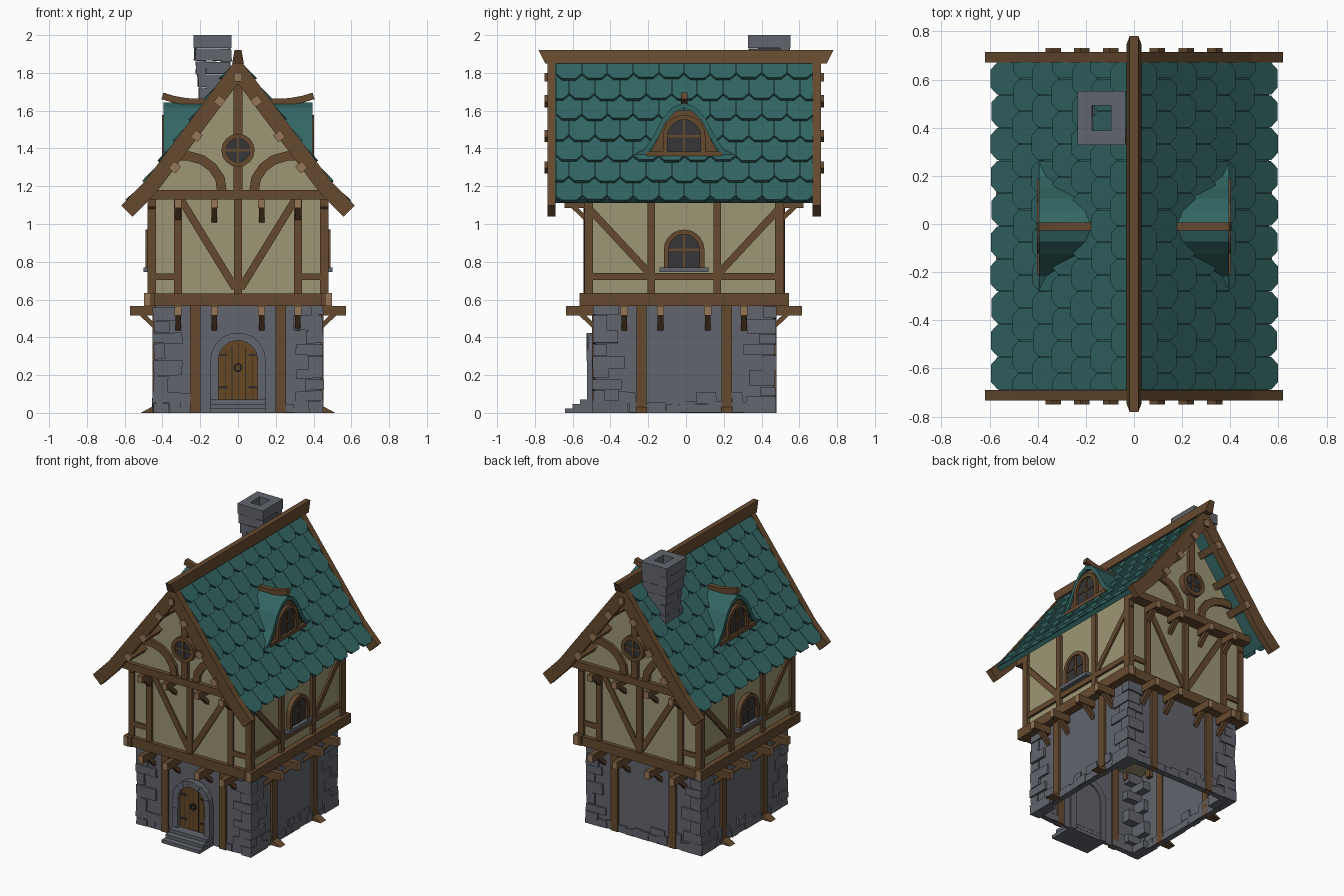
import bpy, bmesh, math, random
from math import sin, cos, pi
from mathutils import Vector, Matrix

if "Cube" in bpy.data.objects:
    bpy.data.objects.remove(bpy.data.objects["Cube"])

random.seed(4)
rnd = random.uniform


def srgb(r, g, b):
    return tuple(((c / 255 + 0.055) / 1.055) ** 2.4 for c in (r, g, b)) + (1,)


COLORS = {"stone": srgb(98, 101, 110), "timber": srgb(102, 74, 47), "end grain": srgb(150, 118, 86),
          "plaster": srgb(157, 150, 116), "teal tile": srgb(50, 102, 99), "dark glass": srgb(54, 54, 56),
          "door wood": srgb(102, 71, 36), "dark iron": srgb(48, 44, 42)}
MATS = {}
for key, col in COLORS.items():
    MATS[key] = bpy.data.materials.new(key)
    MATS[key].diffuse_color = col
PARTS = {}          # part name -> (bmesh, material name)


def solid(part, mat, low, high):
    """Closed solid between two matching outlines."""
    bm = PARTS.setdefault(part, (bmesh.new(), mat))[0]
    a, b = [bm.verts.new(p) for p in low], [bm.verts.new(p) for p in high]
    bm.faces.new(a[::-1])
    bm.faces.new(b)
    for i in range(len(a)):
        j = (i + 1) % len(a)
        bm.faces.new((a[i], a[j], b[j], b[i]))


def prism(part, mat, M, pts, d0, d1):
    """Outline (along wall, up) extruded outward from d0 to d1."""
    solid(part, mat, [M @ Vector((u, -d0, v)) for u, v in pts], [M @ Vector((u, -d1, v)) for u, v in pts])


def rect(part, mat, M, u0, u1, v0, v1, d0, d1, jit=0.0):
    pts = [(u0, v0), (u1, v0), (u1, v1), (u0, v1)]
    prism(part, mat, M, [(u + rnd(-jit, jit), max(0, v + rnd(-jit, jit))) for u, v in pts], d0, d1 + rnd(-jit, jit))


def strip(part, mat, M, path, w, d0, d1, closed=False, jit=0.0):
    """Mitred bar of width w along a path in the wall plane."""
    P = [Vector(p) for p in path]
    n, L, R = len(P), [], []
    for i, p in enumerate(P):
        prev = P[i - 1] if i or closed else None
        nxt = P[(i + 1) % n] if i < n - 1 or closed else None
        t1 = (p - prev).normalized() if prev is not None else (nxt - p).normalized()
        t2 = (nxt - p).normalized() if nxt is not None else t1
        t = (t1 + t2).normalized()
        off = Vector((-t.y, t.x)) * (w / 2 / max(0.4, t.dot(t1)))
        L.append(p + off)
        R.append(p - off)
    for i in range(n if closed else n - 1):
        j = (i + 1) % n
        prism(part, mat, M, [L[i], R[i], R[j], L[j]], d0, d1 + rnd(-jit, jit))


def arch(hw, v0, vs, n=10, jamb=1):
    left = [(-hw, v0 + (vs - v0) * i / jamb) for i in range(jamb)]
    arc = [(-hw * cos(pi * i / n), vs + hw * sin(pi * i / n)) for i in range(n + 1)]
    return left + arc + [(-u, v) for u, v in left[::-1]]


def circle(cv, r, n=16):
    return [(r * cos(2 * pi * i / n), cv + r * sin(2 * pi * i / n)) for i in range(n)]


def arch_window(name, M, hw, v0, vs, d):
    prism(name + "_glass", "dark glass", M, arch(hw, v0, vs), d - 0.02, d)
    strip(name + "_frame", "timber", M, arch(hw, v0, vs), 0.025, d - 0.02, d + 0.015)
    rect(name + "_frame", "timber", M, -0.006, 0.006, v0, vs + hw, d - 0.01, d + 0.007)
    rect(name + "_frame", "timber", M, -hw, hw, vs - 0.006, vs + 0.006, d - 0.01, d + 0.007)


# Wall frames: local x along the wall, -y outward, z up
OFF = Matrix.Translation((0, -0.01, 0))
FRONT, RIGHT, BACK, LEFT = [OFF @ Matrix.Rotation(i * pi / 2, 4, 'Z') for i in range(4)]
ENDS, SIDES = (FRONT, BACK), (RIGHT, LEFT)
JOISTS = (-0.317, -0.125, 0.125, 0.317)


def joist(M, u, wall, reach, z0, z1):
    """Projecting joist with pale end and a slanted brace below."""
    rect("joists", "timber", M, u - 0.019, u + 0.019, z0, z1, wall - 0.05, reach)
    rect("joist_ends", "end grain", M, u - 0.019, u + 0.019, z0, z1, reach, reach + 0.003)
    S = M @ Matrix.Rotation(-pi / 2, 4, 'Z')
    strip("joist_braces", "timber", S, [(wall - 0.01, z0 - 0.07), (wall + 0.075, z0 + 0.01)], 0.025, -u - 0.015, -u + 0.015)


# Ground floor shell, posts, joists and footing stones
for M in (FRONT, RIGHT, BACK, LEFT):
    end = M in ENDS
    wall, half = (0.472, 0.437) if end else (0.437, 0.472)
    rect("stone_walls", "stone", M, -half, half, 0, 0.57, wall - 0.02, wall)
    for s in (-0.226, 0.226):
        rect("ground_posts", "timber", M, s - 0.027, s + 0.027, 0, 0.57, wall - 0.03, wall + 0.016)
        if not end:
            S = M @ Matrix.Rotation(-pi / 2, 4, 'Z')
            prism("post_feet", "timber", S, [(0.42, 0), (0.515, 0), (0.46, 0.03), (0.42, 0.03)], -s - 0.03, -s + 0.03)
    for u in JOISTS:
        joist(M, u, wall, 0.622 if end else 0.57, 0.515, 0.567)
    for row in range(2):
        u = -half
        while u < half - 0.04:
            w, h = rnd(0.05, 0.11), rnd(0.045, 0.065)
            if not (M is FRONT and u + w > -0.14 and u < 0.14) and (row == 0 or rnd(0, 1) < 0.35):
                rect("footing_stones", "stone", M, u, min(u + w, half), row * 0.05, row * 0.05 + h,
                     wall - 0.03, wall + 0.011, 0.004)
            u += w

# Corner stones, alternating long and short
for M in ENDS:
    for s in (-1, 1):
        z, k = 0.0, 0
        while z < 0.54:
            h = min(rnd(0.05, 0.09), 0.567 - z)
            a, b = (0.14, 0.08) if k % 2 else (0.08, 0.15)
            a, b = a + rnd(-0.02, 0.02), b + rnd(-0.02, 0.02)
            rect("corner_stones", "stone", M, s * (0.449 + rnd(-.004, .004)), s * (0.449 - a), z, z + h - 0.003,
                 0.485 - b, 0.485, 0.004)
            z, k = z + h, k + 1

# Door with stone arch and steps
prism("door", "door wood", FRONT, arch(0.107, 0.05, 0.28), 0.46, 0.486)
strip("door_arch", "stone", FRONT, arch(0.125, 0, 0.28, 9, 4), 0.042, 0.44, 0.512, jit=0.006)
for i in range(-2, 3):
    u = i * 0.036 + 0.004
    rect("door_grooves", "dark iron", FRONT, u - 0.002, u + 0.002, 0.07, 0.37 - abs(i) * 0.02, 0.48, 0.488)
for v in (0.13, 0.3):
    for s in (-1, 1):
        rect("door_hinges", "dark iron", FRONT, s * 0.1, s * 0.055, v, v + 0.012, 0.48, 0.491)
strip("door_ring", "dark iron", FRONT, circle(0.24, 0.019, 10), 0.009, 0.48, 0.497, closed=True)
for i in range(3):
    rect("steps", "stone", FRONT, -0.147, 0.147, i * 0.024, i * 0.024 + 0.023, 0.45, 0.63 - i * 0.04)

# Upper storey and gable plaster
rect("upper_walls", "plaster", FRONT, -0.46, 0.46, 0.569, 1.14, -0.515, 0.515)
prism("gable_walls", "plaster", FRONT, [(-0.46, 1.135), (0.46, 1.135), (0.46, 1.19), (0, 1.8), (-0.46, 1.19)], -0.565, 0.565)

# Timber frame of the gable ends
T = "timber_frame"
for M in ENDS:
    rect("sill_beams", "timber", M, -0.465, 0.465, 0.567, 0.633, 0.48, 0.543)
    rect("gable_beams", "timber", M, -0.478, 0.478, 1.13, 1.18, 0.48, 0.595)
    rect(T, "timber", M, -0.022, 0.022, 0.63, 1.13, 0.5, 0.533)
    rect(T, "timber", M, -0.024, 0.024, 1.18, 1.78, 0.55, 0.59)
    for s in (-1, 1):
        rect("corner_posts", "timber", M, s * 0.435, s * 0.478, 0.63, 1.135, 0.482, 0.528)
        rect(T, "timber", M, s * 0.297, s * 0.338, 0.63, 1.135, 0.5, 0.531)
        rect(T, "timber", M, s * 0.33, s * 0.44, 0.703, 0.738, 0.5, 0.527)
        strip(T, "timber", M, [(s * 0.3, 1.125), (s * 0.015, 0.66)], 0.04, 0.5, 0.526)
        curve = [(0.085, 1.17), (0.095, 1.24), (0.135, 1.3), (0.19, 1.34), (0.26, 1.36), (0.33, 1.36)]
        strip("curved_braces", "timber", M, [(s * u, v) for u, v in curve], 0.05, 0.55, 0.585)
        # purlin ends below the verge
        for x, z in ((0.335, 1.3), (0.218, 1.465), (0.097, 1.65)):
            t = Vector((s * 0.6, -0.8)) * 0.023
            c = Vector((s * x, z))
            strip("purlins", "timber", M, [c - t, c + t], 0.046, 0.5, 0.737)
            strip("purlin_ends", "end grain", M, [c - t, c + t], 0.046, 0.737, 0.74)
    rect("purlins", "timber", M, -0.02, 0.02, 1.755, 1.8, 0.5, 0.737)
    rect("purlin_ends", "end grain", M, -0.02, 0.02, 1.755, 1.8, 0.737, 0.74)
    for u in JOISTS:
        joist(M, u, 0.515, 0.63, 1.085, 1.13)
    # round window
    prism("round_glass", "dark glass", M, circle(1.39, 0.075), 0.56, 0.596)
    strip("round_frame", "timber", M, circle(1.39, 0.075), 0.025, 0.56, 0.61, closed=True)
    rect("round_frame", "timber", M, -0.006, 0.006, 1.32, 1.46, 0.58, 0.603)
    rect("round_frame", "timber", M, -0.07, 0.07, 1.384, 1.396, 0.58, 0.603)
    # verge boards with a kicked-out foot
    strip("verge_boards", "timber", M, [(-0.588, 1.068), (-0.46, 1.2), (0, 1.815), (0.46, 1.2), (0.588, 1.068)],
          0.085, 0.68, 0.724)

# Timber frame of the long sides, arched windows and dormers
BELL = [(0.268, 1.352), (0.2, 1.385), (0.15, 1.46), (0.105, 1.55), (0.055, 1.605)]
for M in SIDES:
    rect("sill_beams", "timber", M, -0.552, 0.552, 0.567, 0.635, 0.44, 0.498)
    for s in (-1, 1):
        rect("sill_ends", "end grain", M, s * 0.552, s * 0.555, 0.567, 0.635, 0.465, 0.498)
        rect(T, "timber", M, s * 0.155, s * 0.195, 0.63, 1.17, 0.44, 0.478)
        strip(T, "timber", M, [(s * 0.185, 0.74), (s * 0.52, 1.1)], 0.038, 0.44, 0.473)
    rect(T, "timber", M, -0.49, 0.49, 0.703, 0.74, 0.44, 0.476)
    arch_window("side_window", M, 0.095, 0.765, 0.863, 0.475)
    rect("window_sills", "stone", M, -0.13, 0.13, 0.745, 0.77, 0.45, 0.5)
    # dormer
    strip("dormer_roofs", "teal tile", M, [(-u, v) for u, v in BELL] + [(0, 1.628)] + BELL[::-1], 0.026, 0.14, 0.395)
    face = [(0.19, 1.36), (0.14, 1.45), (0.1, 1.54), (0.05, 1.6)]
    prism("dormer_faces", "timber", M, [(-u, v) for u, v in face] + face[::-1], 0.2, 0.383)
    rect("dormer_sills", "timber", M, -0.2, 0.2, 1.358, 1.384, 0.3, 0.402)
    arch_window("dormer_window", M, 0.1, 1.385, 1.465, 0.387)
for s in (-1, 1):
    ridge = [(0.165, 1.645), (0.27, 1.648), (0.34, 1.66), (0.4, 1.678)]
    strip("dormer_ridges", "timber", FRONT, [(s * u, v) for u, v in ridge], 0.036, -0.017, 0.017)

# Main roof: under-slab, then overlapping rows of cut tiles
strip("roof_slab", "teal tile", FRONT, [(-0.55, 1.122), (-0.47, 1.207), (0, 1.835), (0.47, 1.207), (0.55, 1.122)],
      0.03, -0.685, 0.685)
A, B, C = Vector((0, 1.87)), Vector((0.48, 1.227)), Vector((0.58, 1.115))
L1, L2 = (B - A).length, (C - B).length


def slope(s, lift):
    a, b, f = (A, B, s / L1) if s <= L1 else (B, C, (s - L1) / L2)
    t = (b - a).normalized()
    return a + (b - a) * f + Vector((-t.y, t.x)) * lift


ROWS, TW, YM = 7, 0.136, 0.68
step = (L1 + L2) / ROWS
for side in (-1, 1):
    for r in range(ROWS):
        for k in range(11 if r % 2 else 10):
            yc = -YM + TW * (k + (0 if r % 2 else 0.5))
            s0, s1 = max(0, r * step - 0.02), (r + 1) * step + rnd(-0.006, 0.004)
            shape = [(-0.49, s0, 0), (-0.49, s1 - 0.035, 0.016), (-0.27, s1, 0.021),
                     (0.27, s1, 0.021), (0.49, s1 - 0.035, 0.016), (0.49, s0, 0)]
            rings = []
            for drop in (0.018, 0):
                pts = [(max(-YM, min(YM, yc + f * TW)), slope(s, h - drop)) for f, s, h in shape]
                rings.append([Vector((side * p.x, y - 0.008, p.y)) for y, p in pts])
            solid("roof_tiles", "teal tile", *rings)

# Ridge beam, flared at the ends and narrower on top
prism("ridge_beam", "timber", RIGHT, [(-0.735, 1.85), (0.755, 1.85), (0.79, 1.92), (-0.77, 1.92)], -0.031, 0.031)
for v in PARTS["ridge_beam"][0].verts:
    if v.co.z > 1.9:
        v.co.x *= 0.6

# Hollow leaning chimney: four stones per course, pinwheel fashion
N = 7
for i in range(N):
    z0, z1 = 1.52 + 0.48 * i / N, 1.52 + 0.48 * (i + 1) / N
    k = (0.92, 0.9, 0.8, 0.84, 0.9, 0.95, 1.0)[i]
    hx, hy = 0.1 * k, 0.112 * k
    M = Matrix.Translation((-0.125 - 0.012 * i / N, 0.44, 0)) @ Matrix.Rotation(rnd(-0.06, 0.06) * (i < N - 1), 4, 'Z')
    f = 1 if i % 2 else -1
    ix, iy = 0.04, 0.052
    for u0, u1, d0, d1 in ((-hx, ix, iy, hy), (ix, hx, -iy, hy), (-ix, hx, -hy, -iy), (-hx, -ix, -hy, iy)):
        top = z1 - (0 if i == N - 1 else 0.003)
        rect("chimney", "stone", M, f * u0, f * u1, z0, top, d0, d1, 0.003 if i < N - 1 else 0)

# Turn the collected parts into objects
for name, (bm, mat) in PARTS.items():
    bmesh.ops.recalc_face_normals(bm, faces=bm.faces[:])
    me = bpy.data.meshes.new(name)
    bm.to_mesh(me)
    bm.free()
    me.materials.append(MATS[mat])
    bpy.context.collection.objects.link(bpy.data.objects.new(name, me))

for m in bpy.data.materials:
    if m.users and not m.is_grease_pencil:
        m.use_nodes = True
        m.node_tree.nodes["Principled BSDF"].inputs["Base Color"].default_value = m.diffuse_color
